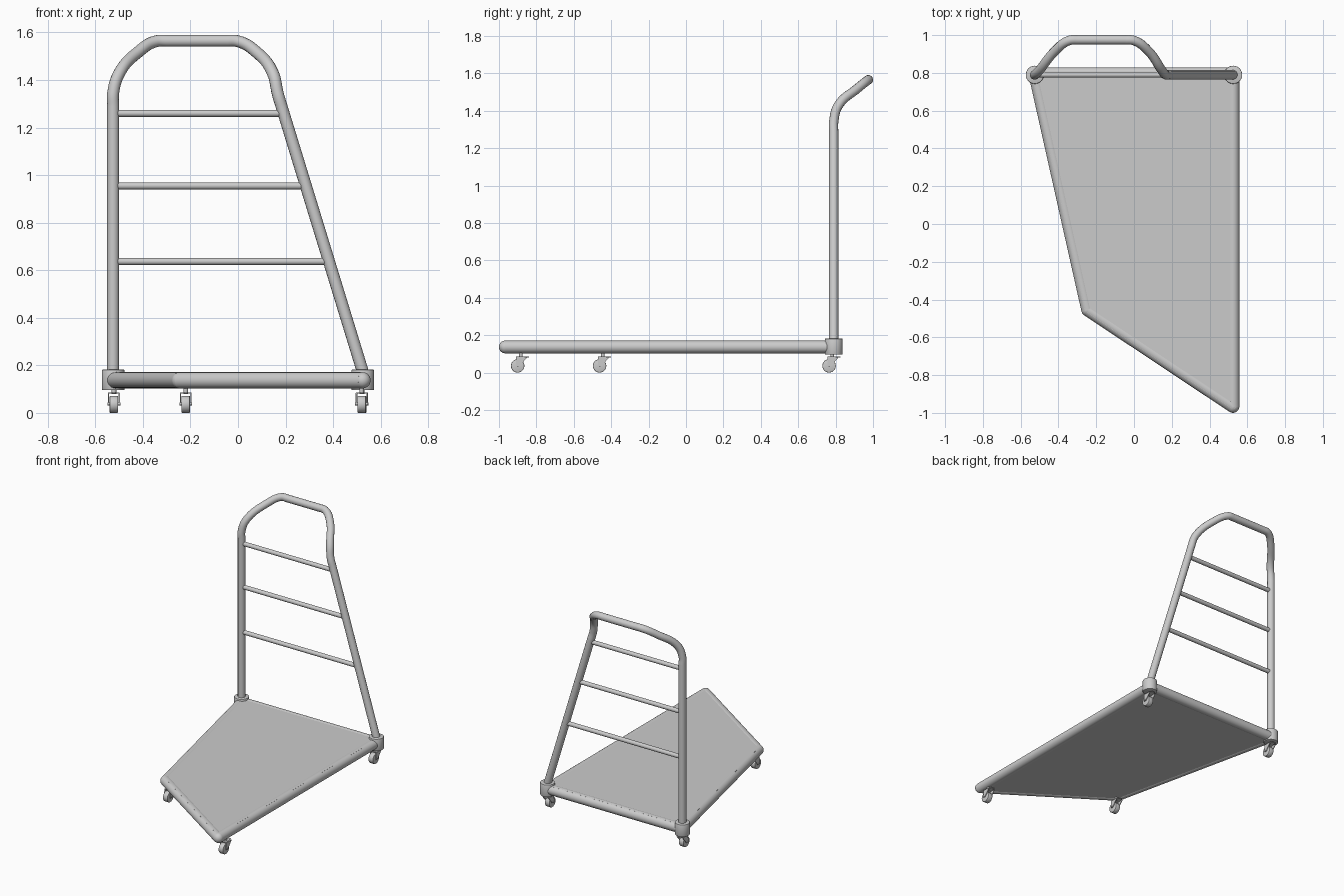
import bpy, bmesh, math
from mathutils import Vector

if "Cube" in bpy.data.objects:
    bpy.data.objects.remove(bpy.data.objects["Cube"])


def finish(name, bm, angle=35):
    bmesh.ops.recalc_face_normals(bm, faces=bm.faces)
    me = bpy.data.meshes.new(name)
    bm.to_mesh(me)
    bm.free()
    ob = bpy.data.objects.new(name, me)
    bpy.context.collection.objects.link(ob)
    bpy.ops.object.select_all(action='DESELECT')
    ob.select_set(True)
    bpy.context.view_layer.objects.active = ob
    bpy.ops.object.shade_smooth_by_angle(angle=math.radians(angle))
    return ob


def rod(name, a, b, r, sides=24, bevel=0.0):
    a, b = Vector(a), Vector(b)
    d = b - a
    bm = bmesh.new()
    bmesh.ops.create_cone(bm, cap_ends=True, segments=sides, radius1=r, radius2=r, depth=d.length)
    if bevel:
        rim = [e for e in bm.edges if abs(e.verts[0].co.z - e.verts[1].co.z) < 1e-5]
        bmesh.ops.bevel(bm, geom=rim, offset=bevel, segments=2, affect='EDGES', profile=0.5)
    q = d.to_track_quat('Z', 'Y')
    for v in bm.verts:
        v.co = q @ v.co + (a + b) / 2
    return finish(name, bm)


def ball(name, c, r):
    bm = bmesh.new()
    bmesh.ops.create_uvsphere(bm, u_segments=24, v_segments=16, radius=r)
    bmesh.ops.translate(bm, verts=bm.verts, vec=c)
    return finish(name, bm)


def prism(name, pts, vec):
    bm = bmesh.new()
    f = bm.faces.new([bm.verts.new(p) for p in pts])
    ext = bmesh.ops.extrude_face_region(bm, geom=[f])
    vs = [g for g in ext['geom'] if isinstance(g, bmesh.types.BMVert)]
    bmesh.ops.translate(bm, verts=vs, vec=vec)
    if not any(f.is_valid and len(f.verts) == len(pts) and all(v not in vs for v in f.verts) for f in bm.faces):
        bm.faces.new([v for v in bm.verts if v not in vs])
    return finish(name, bm)


# Tubular deck frame
FZ, FR = 0.137, 0.034
corners = [(-0.525, 0.795), (-0.245, -0.455), (0.524, -0.966), (0.524, 0.795)]
names = ["left", "front", "right", "back"]
for i, n in enumerate(names):
    rod("frame_tube_" + n, (*corners[i], FZ), (*corners[(i + 1) % 4], FZ), FR)
for i in (1, 2):
    ball("frame_corner_%d" % i, (*corners[i], FZ), FR)

# Deck panel, pushed outward over the tube centre lines, front corners rounded
out = []
for i, c in enumerate(corners):
    p = Vector(c)
    d0 = (p - Vector(corners[i - 1])).normalized()
    d1 = (Vector(corners[(i + 1) % 4]) - p).normalized()
    n0, n1 = Vector((d0.y, -d0.x)), Vector((d1.y, -d1.x))
    if i in (1, 2):
        for k in range(7):
            n = n0.lerp(n1, k / 6).normalized()
            out.append(p + n * 0.014)
    else:
        out.append(p + (n0 + n1) * 0.014 / (1 + n0.dot(n1)))
prism("deck_panel", [(p.x, p.y, 0.107) for p in out], (0, 0, 0.061))

# Post sockets
PY = 0.79
for s, n in ((-1, "left"), (1, "right")):
    rod("post_socket_" + n, (s * 0.525, PY, 0.096), (s * 0.525, PY, 0.182), 0.048, 32, 0.004)

# Bent push handle with one upright and one slanted post
path = [(-0.525, PY, 0.13), (-0.525, PY, 1.29), (-0.525, PY, 1.345), (-0.502, 0.812, 1.424),
        (-0.417, 0.917, 1.52), (-0.345, 0.971, 1.563), (-0.29, 0.975, 1.565),
        (-0.05, 0.975, 1.565), (0.0, 0.971, 1.563), (0.077, 0.915, 1.518),
        (0.147, 0.814, 1.428), (0.168, PY, 1.34), (0.186, PY, 1.28), (0.535, PY, 0.14)]
cu = bpy.data.curves.new("push_handle", 'CURVE')
cu.dimensions = '3D'
cu.bevel_depth = 0.025
cu.bevel_resolution = 5
cu.resolution_u = 8
cu.use_fill_caps = True
sp = cu.splines.new('BEZIER')
sp.bezier_points.add(len(path) - 1)
for i, (bp, p) in enumerate(zip(sp.bezier_points, path)):
    bp.co = p
    kind = 'VECTOR' if i in (0, 1, 6, 7, 12, 13) else 'AUTO'
    bp.handle_left_type = bp.handle_right_type = kind
bpy.context.collection.objects.link(bpy.data.objects.new("push_handle", cu))

# Cross rungs ending inside the slanted post
for i, z in enumerate((0.637, 0.955, 1.26)):
    x = 0.525 + (0.168 - 0.525) * (z - 0.175) / (1.34 - 0.175)
    rod("rung_%d" % (i + 1), (-0.525, PY, z), (x, PY, z), 0.015, 16)


# Swivel casters: stem, top plate, two fork cheeks, wheel and axle
def caster(n, x, y):
    rod(n + "_stem", (x, y, 0.08), (x, y, 0.125), 0.010, 16)
    prism(n + "_plate", [(x - 0.024, y - 0.025, 0.081), (x + 0.024, y - 0.025, 0.081),
                         (x + 0.013, y + 0.043, 0.081), (x - 0.013, y + 0.043, 0.081)], (0, 0, 0.005))
    for s in (-1, 1):
        prism(n + "_fork", [(x + s * 0.020, y + dy, z) for dy, z in
                            ((-0.025, 0.083), (0.035, 0.083), (-0.008, 0.033), (-0.027, 0.033))],
              (s * 0.005, 0, 0))
    rod(n + "_wheel", (x - 0.018, y - 0.017, 0.036), (x + 0.018, y - 0.017, 0.036), 0.036, 28, 0.004)
    rod(n + "_axle", (x - 0.027, y - 0.017, 0.038), (x + 0.027, y - 0.017, 0.038), 0.006, 12)


for n, x, y in (("caster_back_left", -0.522, 0.782), ("caster_back_right", 0.522, 0.782),
                ("caster_front_left", -0.22, -0.445), ("caster_front_right", 0.52, -0.883)):
    caster(n, x, y)
